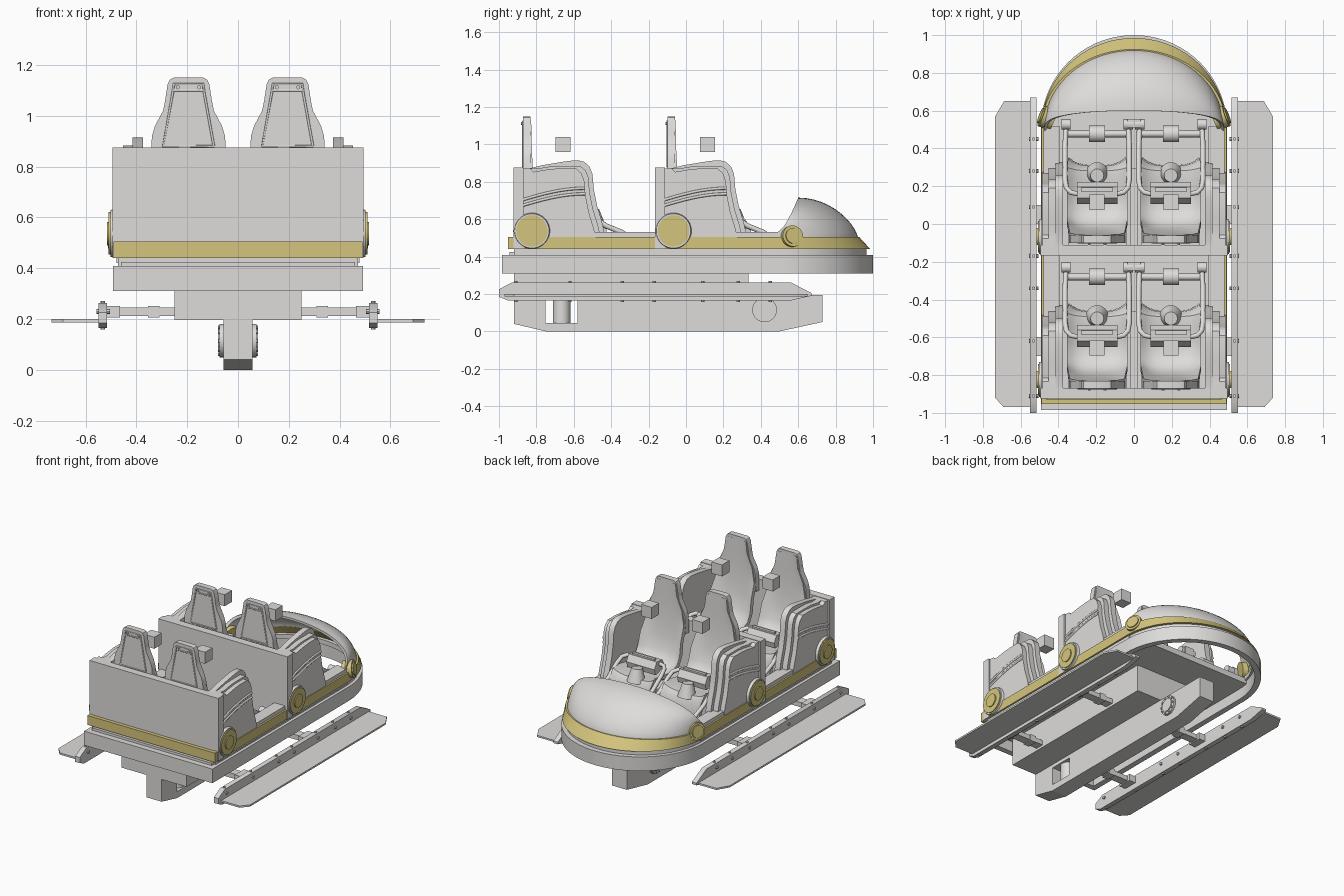
import bpy, bmesh, math
from mathutils import Vector

if "Cube" in bpy.data.objects:
    bpy.data.objects.remove(bpy.data.objects["Cube"])

def material(name, rgb):
    m = bpy.data.materials.new(name)
    m.diffuse_color = (*rgb, 1)
    m.use_nodes = True
    m.node_tree.nodes["Principled BSDF"].inputs["Base Color"].default_value = m.diffuse_color
    return m

GREY = material("light grey", (0.73, 0.72, 0.705))
GOLD = material("dull gold", (0.66, 0.56, 0.205))

def finish(name, bm, mat):
    bmesh.ops.recalc_face_normals(bm, faces=bm.faces)
    me = bpy.data.meshes.new(name)
    bm.to_mesh(me)
    bm.free()
    me.materials.append(mat)
    ob = bpy.data.objects.new(name, me)
    bpy.context.collection.objects.link(ob)
    return ob

def prism(name, pts, axis, a, b, mat=GREY):
    """Polygon extruded along an axis from a to b."""
    place = {'x': lambda p, h: (h, p[0], p[1]), 'y': lambda p, h: (p[0], h, p[1]),
             'z': lambda p, h: (p[0], p[1], h)}[axis]
    bm = bmesh.new()
    lo = [bm.verts.new(place(p, a)) for p in pts]
    hi = [bm.verts.new(place(p, b)) for p in pts]
    bm.faces.new(lo)
    bm.faces.new(hi)
    for i in range(len(pts)):
        j = (i + 1) % len(pts)
        bm.faces.new((lo[i], lo[j], hi[j], hi[i]))
    return finish(name, bm, mat)

def box(name, x0, x1, y0, y1, z0, z1, mat=GREY):
    return prism(name, [(x0, y0), (x1, y0), (x1, y1), (x0, y1)], 'z', z0, z1, mat)

def cyl(name, p, q, r, mat=GREY, seg=32, r2=None):
    p, q = Vector(p), Vector(q)
    bm = bmesh.new()
    bmesh.ops.create_cone(bm, cap_ends=True, segments=seg, radius1=r,
                          radius2=r if r2 is None else r2, depth=(q - p).length)
    bm.transform((q - p).to_track_quat('Z', 'Y').to_matrix().to_4x4())
    bmesh.ops.translate(bm, vec=(p + q) / 2, verts=bm.verts)
    return finish(name, bm, mat)

def tube(name, pts, r):
    cu = bpy.data.curves.new(name, 'CURVE')
    cu.dimensions = '3D'
    cu.bevel_depth, cu.bevel_resolution, cu.use_fill_caps = r, 2, True
    sp = cu.splines.new('POLY')
    sp.points.add(len(pts) - 1)
    for v, p in zip(sp.points, pts):
        v.co = (*p, 1)
    sp.use_smooth = True
    cu.materials.append(GREY)
    bpy.context.collection.objects.link(bpy.data.objects.new(name, cu))

def shell(name, front, back, mat=GREY):
    """Closed skin between two point grids of equal size."""
    bm = bmesh.new()
    A, B = ([[bm.verts.new(p) for p in row] for row in g] for g in (front, back))
    n, m = len(A), len(A[0])
    for g in (A, B):
        for i in range(n - 1):
            for j in range(m - 1):
                bm.faces.new((g[i][j], g[i+1][j], g[i+1][j+1], g[i][j+1]))
    rim = [(i, 0) for i in range(n)] + [(n-1, j) for j in range(1, m)]
    rim += [(i, m-1) for i in range(n-2, -1, -1)] + [(0, j) for j in range(m-2, 0, -1)]
    for (i, j), (k, l) in zip(rim, rim[1:] + rim[:1]):
        bm.faces.new((A[i][j], A[k][l], B[k][l], B[i][j]))
    return finish(name, bm, mat)

def outline(hw, yb, ly, z):
    arc = [(hw * math.cos(math.pi * i / 36), 0.51 + ly * math.sin(math.pi * i / 36), z) for i in range(37)]
    return arc + [(-hw, yb, z), (hw, yb, z)]

def ring(name, z0, z1, hw, yb, ly0, ly1, th, mat=GREY):
    """Hollow band following the hull outline."""
    loops = [outline(hw, yb, ly0, z0), outline(hw, yb, ly1, z1),
             outline(hw - th, yb + th, ly1 - th, z1), outline(hw - th, yb + th, ly0 - th, z0)]
    bm = bmesh.new()
    L = [[bm.verts.new(p) for p in lp] for lp in loops]
    n = len(L[0])
    for k in range(4):
        for i in range(n):
            j = (i + 1) % n
            bm.faces.new((L[k][i], L[k][j], L[(k+1) % 4][j], L[(k+1) % 4][i]))
    return finish(name, bm, mat)

# hull bands and floor
ring("bumper_band", 0.31, 0.408, 0.493, -0.985, 0.49, 0.49, 0.04)
ring("recess_band", 0.408, 0.44, 0.472, -0.92, 0.455, 0.455, 0.03)
ring("gold_stripe", 0.44, 0.505, 0.49, -0.952, 0.475, 0.415, 0.025, GOLD)
box("floor", -0.46, 0.46, -0.945, 0.6, 0.385, 0.425)
for s in (1, -1):
    box("sill", s * 0.395, s * 0.478, -0.9, 0.52, 0.42, 0.53)

# nose hood
def hood(phi, a, d):
    c, sn = max(math.cos(phi), 0), math.sin(phi)
    y0, z0 = 0.51 + (0.41 - d) * c, 0.5
    y1, z1 = 0.49 + 0.11 * c ** 0.55, 0.53 + 0.185 * c ** 0.8 - d
    return ((0.475 - d) * sn, y1 + (y0 - y1) * math.cos(a), z0 + (z1 - z0) * math.sin(a) ** 1.4)

def hood_grid(d):
    return [[hood(math.pi * (i / 36 - 0.5), math.pi / 2 * j / 12, d) for j in range(13)] for i in range(37)]
shell("nose_hood", hood_grid(0), hood_grid(0.015))
for s in (1, -1):
    cyl("nose_lamp", (s * 0.43, 0.55, 0.5), (s * 0.49, 0.572, 0.51), 0.057, GOLD)
    cyl("nose_lamp_lens", (s * 0.45, 0.557, 0.503), (s * 0.497, 0.575, 0.511), 0.042, GOLD)

# keel with rear window and drums
KW = 0.057
prism("keel_rear", [(-0.92, 0.04), (-0.75, 0), (-0.75, 0.2), (-0.92, 0.2)], 'x', -KW, KW)
prism("keel_main", [(-0.58, 0), (0.5, 0), (0.73, 0.05), (0.73, 0.195), (-0.58, 0.195)], 'x', -KW, KW)
box("keel_bridge_low", -KW, KW, -0.75, -0.58, 0, 0.045)
box("keel_bridge_top", -KW, KW, -0.75, -0.58, 0.17, 0.2)
cyl("keel_pin", (0, -0.665, 0.04), (0, -0.665, 0.19), 0.047)
box("chassis_box", -0.25, 0.25, -0.92, 0.335, 0.195, 0.39)
for s in (1, -1):
    cyl("keel_drum", (s * 0.05, 0.42, 0.115), (s * 0.072, 0.42, 0.115), 0.066)
    cyl("keel_drum_hub", (s * 0.06, 0.42, 0.115), (s * 0.078, 0.42, 0.115), 0.045)
    for k in range(10):
        t = k * math.tau / 10
        y, z = 0.42 + 0.056 * math.cos(t), 0.115 + 0.056 * math.sin(t)
        cyl("drum_bolt", (s * 0.07, y, z), (s * 0.079, y, z), 0.007, seg=8)

# side skis, rails and arms
for s in (1, -1):
    prism("ski_plate", [(s * x, y) for x, y in ((0.54, 0.65), (0.688, 0.65), (0.735, 0.57), (0.735, -0.92),
                                                (0.69, -0.97), (0.54, -0.97))], 'z', 0.187, 0.199)
    prism("ski_rail", [(-1, 0.185), (-1, 0.225), (-0.93, 0.262), (0.56, 0.262), (0.67, 0.205), (0.67, 0.19),
                       (0.56, 0.165), (-0.95, 0.165)], 'x', s * 0.515, s * 0.55)
    for y in (-0.91, -0.62, -0.34, -0.17, 0.09, 0.28, 0.45):
        cyl("rail_bolt", (s * 0.532, y, 0.158), (s * 0.532, y, 0.27), 0.009, seg=8)
        cyl("rail_side_bolt", (s * 0.505, y, 0.23), (s * 0.557, y, 0.23), 0.01, seg=8)
    for y in (-0.65, 0.05):
        box("ski_arm", s * 0.24, s * 0.52, y - 0.03, y + 0.03, 0.212, 0.245)
        box("ski_arm_collar", s * 0.31, s * 0.355, y - 0.035, y + 0.035, 0.206, 0.252)
        box("ski_arm_foot", s * 0.465, s * 0.52, y - 0.05, y + 0.05, 0.205, 0.252)

# side panel: stepped layers, the innermost standing highest
TOP = [(-0.835, 0.875), (-0.77, 0.888), (-0.7, 0.9), (-0.63, 0.911), (-0.58, 0.915), (-0.545, 0.907),
       (-0.515, 0.88), (-0.5, 0.84), (-0.493, 0.76), (-0.475, 0.67), (-0.45, 0.59), (-0.43, 0.5)]

def side_panel(s, dy):
    for name, x0, x1, k, cap in (("inner", 0.375, 0.415, 0, 1), ("middle", 0.39, 0.452, 0.022, 0.884),
                                 ("outer", 0.4, 0.484, 0.044, 0.872)):
        pts = [(y + dy - k, min(z - 0.8 * k, cap)) for y, z in TOP[1:]]
        start = [(dy - 0.9, 0.44), (dy - 0.9, 0.872), (dy - 0.835, 0.872)]
        prism("side_panel_" + name, start + pts + [(dy - 0.43 - k, 0.44)], 'x', s * x0, s * x1)
    for k in (0, 0.03):
        tube("panel_rib_low", [(s * 0.483, dy - 0.9 + 0.36 * t / 8, 0.665 + k + 0.07 * math.sin(t / 8 * math.pi / 2))
                               for t in range(9)], 0.008)

# bucket seat rows: y, z, half width
ROWS = [(-0.832, 1.13, 0.075), (-0.83, 1.05, 0.085), (-0.828, 0.96, 0.125), (-0.822, 0.86, 0.145),
        (-0.81, 0.76, 0.155), (-0.79, 0.67, 0.16), (-0.755, 0.605, 0.16), (-0.7, 0.575, 0.16),
        (-0.62, 0.57, 0.16), (-0.54, 0.585, 0.16), (-0.49, 0.585, 0.158), (-0.465, 0.55, 0.155), (-0.46, 0.45, 0.15)]
HEAD = [(0.15, 0.8), (0.144, 0.92), (0.132, 0.96), (0.1, 1.02), (0.092, 1.06), (0.082, 1.125), (0.073, 1.143), (0.058, 1.15)]

def seat(cx, dy, dh):
    front, back = [], []
    for i, (y, z, w) in enumerate(ROWS):
        a, b = ROWS[max(i - 1, 0)], ROWS[min(i + 1, len(ROWS) - 1)]
        n = Vector((a[1] - b[1], b[0] - a[0])).normalized()
        lift = 0.004 if i < 4 else 0.04
        rows = [[], []]
        for k in range(13):
            u = k / 6 - 1
            for r, d in zip(rows, (lift * abs(u) ** 3.5, lift * abs(u) ** 3.5 - 0.03)):
                r.append((cx + w * u, y + dh + n.x * d, z + n.y * d))
        front.append(rows[0])
        back.append(rows[1])
    shell("seat", front, back)
    pts = [(cx + x, z) for x, z in HEAD] + [(cx - x, z) for x, z in reversed(HEAD)]
    prism("headrest", pts, 'y', dh - 0.872, dh - 0.832)
    inner = [(0.1, 0.88), (0.062, 1.09), (0.058, 1.125)]
    loop = [(cx + x, dh - 0.871, z) for x, z in inner] + [(cx - x, dh - 0.871, z) for x, z in reversed(inner)]
    tube("headrest_trim", loop + loop[:1], 0.005)
    tube("headrest_crossbar", [(cx - 0.06, dh - 0.871, 1.1), (cx + 0.06, dh - 0.871, 1.1)], 0.005)
    for x in (-0.042, 0.042):
        cyl("headrest_bolt", (cx + x, dh - 0.882, 1.112), (cx + x, dh - 0.865, 1.112), 0.008, seg=10)
    box("floating_cube", cx - 0.04, cx + 0.04, dh - 0.697, dh - 0.617, 0.96, 1.04)
    box("seat_base", cx - 0.155, cx + 0.155, dy - 0.87, dy - 0.48, 0.42, 0.535)
    cyl("seat_pommel", (cx, dy - 0.49, 0.56), (cx, dy - 0.5, 0.65), 0.06, seg=24, r2=0.035)
    # lap bar
    for s in (1, -1):
        path = [(0.165, -0.22, 0.47), (0.168, -0.31, 0.505), (0.17, -0.345, 0.53), (0.17, -0.43, 0.565), (0.17, -0.52, 0.63),
                (0.163, -0.565, 0.66), (0.14, -0.59, 0.668), (0.09, -0.6, 0.668)]
        tube("lap_bar_arm", [(cx + s * x, y + dy, z) for x, y, z in path], 0.014)
        cyl("lap_bar_hinge", (cx + s * 0.14, dy - 0.23, 0.485), (cx + s * 0.19, dy - 0.23, 0.485), 0.028, seg=16)
    prism("lap_pad", [(dy - 0.65, 0.64), (dy - 0.62, 0.69), (dy - 0.56, 0.695), (dy - 0.535, 0.65), (dy - 0.545, 0.61),
                      (dy - 0.57, 0.61)], 'x', cx - 0.108, cx + 0.108)
    box("lap_pad_grip", cx - 0.085, cx + 0.085, dy - 0.585, dy - 0.565, 0.68, 0.705)
    cyl("foot_bar", (cx - 0.165, dy - 0.28, 0.48), (cx + 0.165, dy - 0.28, 0.48), 0.018, seg=16)
    cyl("foot_roller", (cx - 0.042, dy - 0.28, 0.48), (cx + 0.042, dy - 0.28, 0.48), 0.044)

# two rows of two seats
for dy, dh in ((0, 0), (0.757, 0.772)):
    box("back_wall", -0.495, 0.495, dy - 0.923, dy - 0.868, 0.44, 0.875)
    box("centre_divider", -0.022, 0.022, dy - 0.87, dy - 0.46, 0.42, 0.56)
    box("bar_bracket", -0.035, 0.035, dy - 0.245, dy - 0.2, 0.42, 0.51)
    for s in (1, -1):
        side_panel(s, dy)
        seat(s * 0.195, dy, dh)
        wheel = lambda name, x, r, mat, r2: cyl(name, (s * 0.47, dy - 0.824, 0.537), (s * x, dy - 0.824, 0.537), r, mat, 40, r2)
        wheel("wheel_rim", 0.502, 0.1, GREY, 0.092)
        wheel("wheel_disc", 0.509, 0.084, GOLD, 0.084)
        wheel("wheel_hub", 0.516, 0.045, GOLD, 0.045)

# smooth shading with sharp edges kept
for ob in bpy.context.scene.objects:
    if ob.type == 'MESH':
        ob.select_set(True)
        bpy.context.view_layer.objects.active = ob
bpy.ops.object.shade_smooth_by_angle(angle=math.radians(35))
